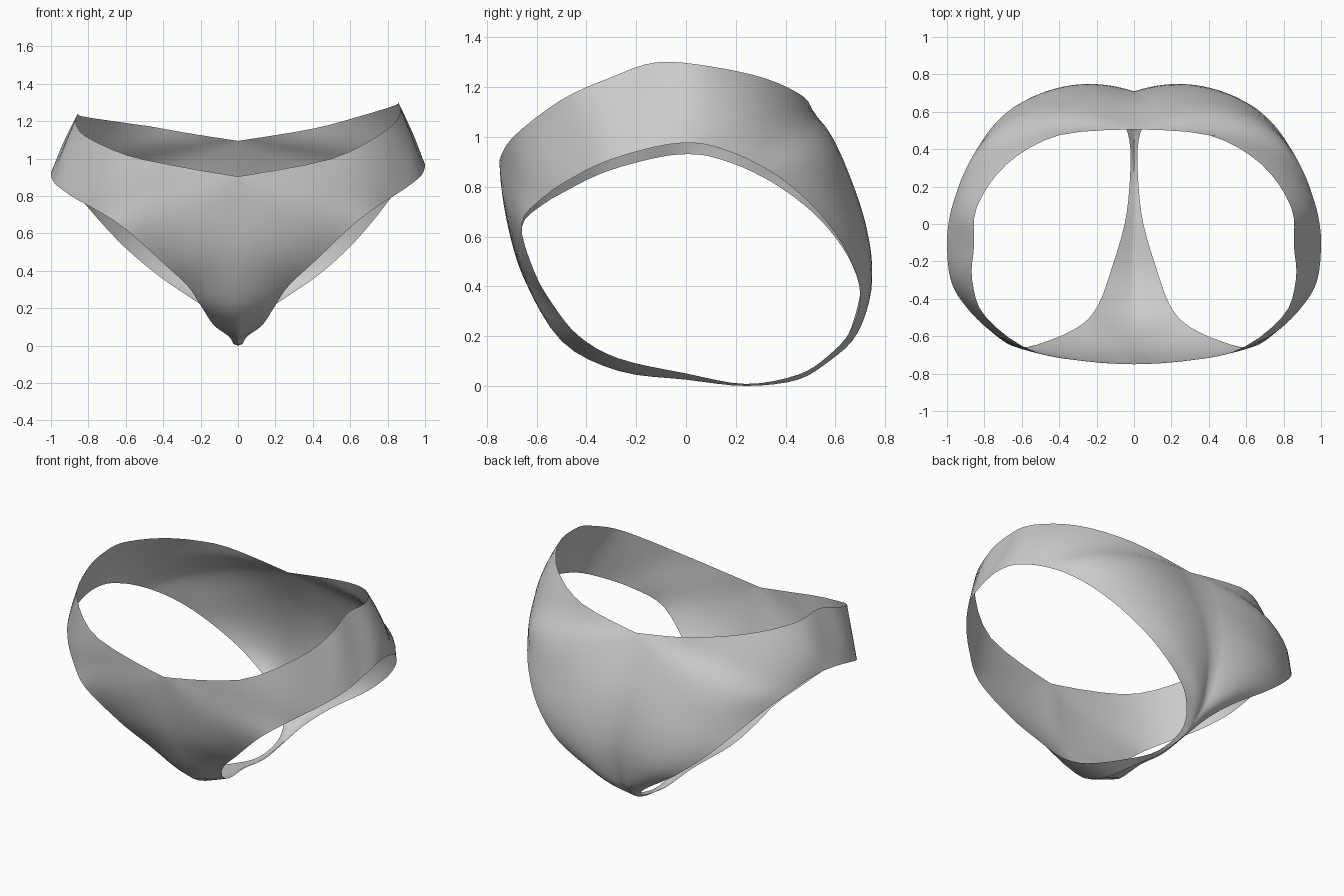
import bpy, bmesh
from mathutils import Vector

if "Cube" in bpy.data.objects:
    bpy.data.objects.remove(bpy.data.objects["Cube"])

# Outer boundary of one half: centre seam (front, crotch, back), then waist edge back to front
OUTER = [(0, -.75, .905), (0, -.715, .66), (0, -.655, .44), (0, -.5, .18), (0, -.27, .06),
         (0, 0, .025), (0, .24, 0), (0, .45, .025), (0, .57, .1), (0, .65, .2), (0, .705, .4),
         (0, .70, .6), (0, .64, .83), (0, .505, 1.095), (.4, .475, 1.16), (.68, .32, 1.235),
         (.84, .09, 1.285), (.855, -.12, 1.3), (.865, -.3, 1.24), (.79, -.5, 1.15), (.5, -.695, 1.0)]
# Leg opening, station by station
LEG = [(.62, -.66, .65), (.42, -.61, .46), (.27, -.53, .32), (.19, -.43, .20), (.13, -.27, .11),
       (.05, 0, .05), (.022, .24, .008), (.025, .45, .045), (.08, .57, .12), (.2, .66, .22),
       (.42, .70, .37), (.6, .65, .53), (.74, .54, .69), (.84, .40, .82), (.91, .27, .90),
       (.955, .15, .95), (.985, .04, .975), (1, -.1, .965), (.98, -.3, .91), (.9, -.44, .845),
       (.77, -.57, .76)]
# Sideways fullness of the cloth halfway between the two edges
FULL = [1.03, 1.04, 1.03, 1.03, 1, 1, 1, 1, 1.03, 1.05, 1.06, 1.09, 1.14, 1.27, 1.1, 1.05,
        1.02, 1, 1.01, 1.0, 1.02]
CORNERS = {0, 13}
STEPS, ACROSS = 4, 10


def closed_spline(pts, corners=()):
    """Smooth closed curve through pts, sharp at the given corners."""
    n = len(pts)
    pts = [Vector(p) for p in pts]
    tan = [Vector() if i in corners else (pts[(i + 1) % n] - pts[i - 1]) / 2 for i in range(n)]
    out = []
    for i in range(n):
        j = (i + 1) % n
        for s in range(STEPS):
            t = s / STEPS
            out.append(pts[i] * (2*t**3 - 3*t**2 + 1) + tan[i] * (t**3 - 2*t**2 + t)
                       + pts[j] * (3*t**2 - 2*t**3) + tan[j] * (t**3 - t**2))
    return out


middle = []
for o, l, f in zip(OUTER, LEG, FULL):
    m = (Vector(o) + Vector(l)) / 2
    middle.append((m.x * f, m.y * f, m.z))

outer = closed_spline(OUTER, CORNERS)
mid = closed_spline(middle)
leg = closed_spline(LEG)

# Loft each half from the outer boundary through the middle to the leg opening
bm = bmesh.new()
for side in (1, -1):
    rows = []
    for o, m, l in zip(outer, mid, leg):
        row = []
        for k in range(ACROSS + 1):
            t = k / ACROSS
            p = o * ((1 - t) * (1 - 2*t)) + m * (4*t * (1 - t)) + l * (t * (2*t - 1))
            p.x = min(max(p.x, 0), 1)
            if side < 0:  # left hip sits a little lower
                p.z *= 1 - .046 * min(max((p.x - .45) / .4, 0), 1)
            p.z = max(p.z, 0)
            row.append(bm.verts.new((p.x * side, p.y, p.z)))
        rows.append(row)
    for i, a in enumerate(rows):
        b = rows[(i + 1) % len(rows)]
        for k in range(ACROSS):
            quad = (a[k], b[k], b[k + 1], a[k + 1])
            bm.faces.new(quad if side > 0 else quad[::-1])
bmesh.ops.remove_doubles(bm, verts=bm.verts, dist=.0005)
bmesh.ops.recalc_face_normals(bm, faces=bm.faces)
for f in bm.faces:
    f.smooth = True
# Open cloth: make sure the normals point away from the body
if sum(f.normal.dot(f.calc_center_median() - Vector((0, 0, .6))) for f in bm.faces) < 0:
    bmesh.ops.reverse_faces(bm, faces=bm.faces)

mesh = bpy.data.meshes.new("bikini_bottom")
bm.to_mesh(mesh)
bm.free()
bpy.context.collection.objects.link(bpy.data.objects.new("bikini_bottom", mesh))
